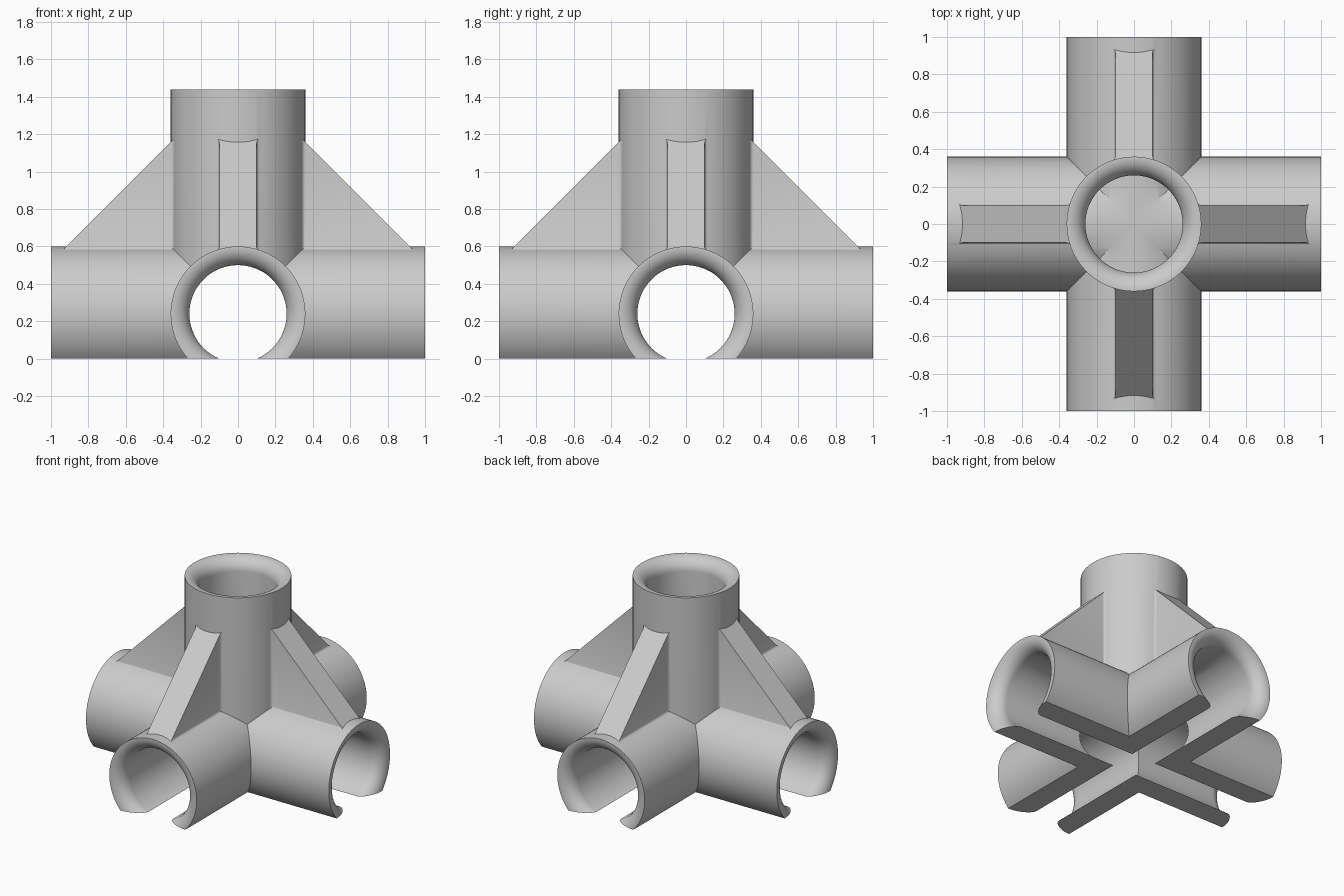
import bpy, bmesh, math
from mathutils import Matrix

cube = bpy.data.objects.get("Cube")
if cube:
    bpy.data.objects.remove(cube, do_unlink=True)

OUTER, INNER, LIP = 0.36, 0.26, 0.355
AXIS_Z, TOP, SEGMENTS = 0.24, 1.44, 96
ROUND = LIP - INNER
STEP = 2 * math.pi / SEGMENTS

GREY = (0.6, 0.6, 0.6, 1)
grey = bpy.data.materials.new("plain_grey")
grey.use_nodes = True
grey.diffuse_color = GREY
grey.node_tree.nodes["Principled BSDF"].inputs["Base Color"].default_value = GREY


def finish(bm, name, matrix):
    bmesh.ops.transform(bm, matrix=matrix, verts=bm.verts)
    bmesh.ops.recalc_face_normals(bm, faces=bm.faces)
    mesh = bpy.data.meshes.new(name)
    bm.to_mesh(mesh)
    bm.free()
    mesh.materials.append(grey)
    obj = bpy.data.objects.new(name, mesh)
    bpy.context.collection.objects.link(obj)
    return obj


def revolve(name, profile, matrix, phase):
    """Spin a (radius, height) profile round z and cap both ends."""
    bm = bmesh.new()
    rings = []
    for r, z in profile:
        angles = [STEP * (i + phase) for i in range(SEGMENTS)]
        rings.append([bm.verts.new((r * math.cos(a), r * math.sin(a), z)) for a in angles])
    for a, b in zip(rings, rings[1:]):
        for i in range(SEGMENTS):
            j = (i + 1) % SEGMENTS
            bm.faces.new((a[i], a[j], b[j], b[i]))
    bm.faces.new(rings[0])
    bm.faces.new(rings[-1])
    return finish(bm, name, matrix)


def flare(end):
    """Quarter-round mouth, from the lip down to the bore."""
    steps = 12
    pts = []
    for i in range(steps + 1):
        a = math.pi / 2 * i / steps
        pts.append((LIP - ROUND * math.sin(a), end - ROUND * (1 - math.cos(a))))
    return pts


def rib_slab(name, matrix, inset):
    """Sloped web whose foot flares out where it meets the pipe."""
    r, half, foot, reach = 0.025, 0.1 - inset, 0.31 + inset, 1.277 - inset
    side = [(foot, half + r)]
    for i in range(7):
        a = math.pi / 2 * i / 6
        side.append((0.337 + r - r * math.cos(a), half + r - r * math.sin(a)))
    side.append((reach - foot - 0.005, half))
    outline = side + [(u, -y) for u, y in reversed(side)]
    bm = bmesh.new()
    low = [bm.verts.new((u, y, foot)) for u, y in outline]
    high = [bm.verts.new((u, y, reach - u)) for u, y in outline]
    bm.faces.new(low)
    bm.faces.new(high)
    for i in range(len(outline)):
        j = (i + 1) % len(outline)
        bm.faces.new((low[i], low[j], high[j], high[i]))
    return finish(bm, name, matrix)


def combine(target, tool, operation):
    mod = target.modifiers.new("combine", 'BOOLEAN')
    mod.operation, mod.solver, mod.object = operation, 'MANIFOLD', tool
    bpy.context.view_layer.objects.active = target
    bpy.ops.object.modifier_apply(modifier=mod.name)
    bpy.data.objects.remove(tool, do_unlink=True)


lift = Matrix.Translation((0, 0, AXIS_Z))
lay_x = Matrix.Rotation(math.pi / 2, 4, 'Y')
quarter = [Matrix.Rotation(math.pi / 2 * i, 4, 'Z') for i in range(4)]

# Upright socket, closed below by the crossing pipes
body = revolve("pipe_connector",
               [(OUTER, 0.3), (OUTER, TOP)] + flare(TOP) + [(INNER, 0.4)],
               Matrix(), 0.3)

# Crossing pipes, offset by half a facet from each other
for i in range(2):
    pipe = revolve("cross_pipe", [(OUTER, -1), (OUTER, 1)], lift @ quarter[i] @ lay_x, i / 2)
    combine(body, pipe, 'UNION')

# Four ribs, each flared against the socket and against the pipe
swap = Matrix(((0, 0, 1, 0), (0, 1, 0, 0), (1, 0, 0, 0), (0, 0, 0, 1)))
for turn in quarter:
    combine(body, rib_slab("rib", lift @ turn, 0), 'UNION')
    combine(body, rib_slab("rib_foot", lift @ turn @ swap, 0.001), 'UNION')

# Through bores with rounded mouths
mouth = [(LIP, 1.05)] + flare(1)
bore = mouth + [(r, -z) for r, z in reversed(mouth)]
for i in range(2):
    cutter = revolve("bore_cutter", bore, lift @ quarter[i] @ lay_x, i / 2)
    combine(body, cutter, 'DIFFERENCE')

# Flat underside
bm = bmesh.new()
bmesh.ops.create_cube(bm, size=3)
combine(body, finish(bm, "base_cutter", Matrix.Translation((0, 0, -1.5))), 'DIFFERENCE')

# Clean up and shade
bm = bmesh.new()
bm.from_mesh(body.data)
bmesh.ops.remove_doubles(bm, verts=bm.verts, dist=0.0002)
bm.to_mesh(body.data)
bm.free()
for obj in bpy.context.selected_objects:
    obj.select_set(False)
body.select_set(True)
bpy.context.view_layer.objects.active = body
bpy.ops.object.shade_smooth_by_angle(angle=math.radians(30))
